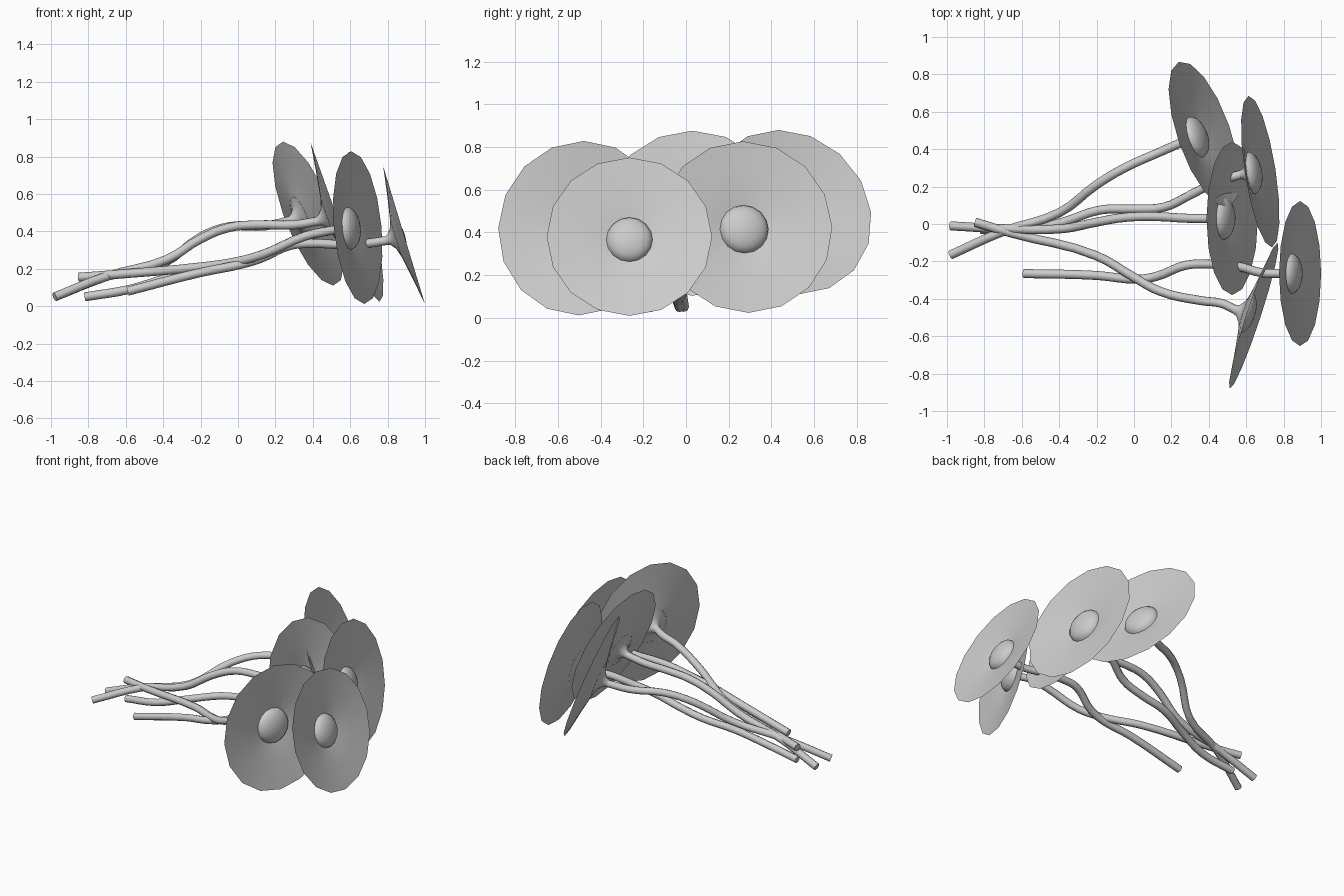
import bpy, bmesh, math
from mathutils import Vector

cube = bpy.data.objects.get("Cube")
if cube:
    bpy.data.objects.remove(cube)

grey = bpy.data.materials.new("light_grey")
grey.use_nodes = True
grey.diffuse_color = (0.6, 0.6, 0.6, 1)
grey.node_tree.nodes["Principled BSDF"].inputs["Base Color"].default_value = (0.6, 0.6, 0.6, 1)

SIDES = 16
# (radius, height along the flower axis), rim at height 0
PETALS = [(.022, -.115), (.03, -.09), (.06, -.066), (.11, -.05), (.25, -.025), (.41, 0)]
DOME = [(.115 * math.cos(a), -.05 + .055 * math.sin(a))
        for a in (math.radians(d) for d in range(0, 90, 18))]


def lathe(name, profile, sides, centre, normal, scale, tip=None):
    """Revolve a profile about the flower axis, with an optional closing tip."""
    bm = bmesh.new()
    rings = []
    for r, h in profile:
        rings.append([bm.verts.new((r * math.cos(2 * math.pi * i / sides),
                                    r * math.sin(2 * math.pi * i / sides), h))
                      for i in range(sides)])
    for a, b in zip(rings, rings[1:]):
        for i in range(sides):
            j = (i + 1) % sides
            bm.faces.new((a[i], a[j], b[j], b[i]))
    if tip is not None:
        top = bm.verts.new((0, 0, tip))
        for i in range(sides):
            bm.faces.new((rings[-1][i], rings[-1][(i + 1) % sides], top))
    for f in bm.faces:
        f.smooth = True
    mesh = bpy.data.meshes.new(name)
    bm.to_mesh(mesh)
    bm.free()
    mesh.materials.append(grey)
    ob = bpy.data.objects.new(name, mesh)
    ob.location = centre
    ob.rotation_euler = normal.to_track_quat('Z', 'Y').to_euler()
    ob.scale = (scale,) * 3
    bpy.context.collection.objects.link(ob)


def stem(name, points):
    """Round stem with capped ends through the given points."""
    cu = bpy.data.curves.new(name, 'CURVE')
    cu.dimensions = '3D'
    cu.bevel_depth = .024
    cu.bevel_resolution = 2
    cu.resolution_u = 4
    cu.use_fill_caps = True
    sp = cu.splines.new('BEZIER')
    sp.bezier_points.add(len(points) - 1)
    for bp, p in zip(sp.bezier_points, points):
        bp.co = p
        bp.handle_left_type = bp.handle_right_type = 'AUTO'
    cu.materials.append(grey)
    ob = bpy.data.objects.new(name, cu)
    bpy.context.collection.objects.link(ob)


# name: rim centre, facing direction, scale, stem path from the cut end
FLOWERS = {
    "back": ((.375, .48, .495), (.886, .31, .345), 1,
             [(-.98, -.165, .05), (-.7, -.04, .16), (-.4, .06, .23), (-.2, .21, .37),
              (-.05, .3, .425), (.15, .39, .43)]),
    "left": ((.675, .28, .425), (.965, .15, .2), 1,
             [(-.82, -.03, .05), (-.58, -.035, .09), (-.38, .01, .15), (-.18, .075, .2),
              (0, .08, .235), (.16, .09, .28), (.3, .155, .34), (.44, .225, .395)]),
    "middle": ((.525, .03, .49), (.942, 0, .335), 1,
               [(-.98, -.01, .05), (-.7, -.025, .16), (-.38, -.025, .25), (-.2, .01, .36),
                (-.05, .035, .42), (.1, .04, .435), (.3, .03, .435)]),
    "right": ((.64, -.49, .42), (.945, -.31, .09), 1,
              [(-.85, .01, .155), (-.65, -.05, .17), (-.2, -.17, .21), (0, -.285, .24),
               (.14, -.36, .28), (.36, -.41, .375), (.47, -.425, .4)]),
    "front": ((.888, -.265, .38), (.957, 0, .29), .945,
              [(-.59, -.265, .08), (-.2, -.275, .18), (.02, -.295, .225), (.12, -.28, .255),
               (.28, -.22, .325), (.4, -.215, .335), (.55, -.225, .33), (.68, -.26, .335)]),
}

for name, (centre, facing, scale, path) in FLOWERS.items():
    c, n = Vector(centre), Vector(facing).normalized()
    lathe(name + "_petals", PETALS, SIDES, c, n, scale)
    lathe(name + "_flower_centre", DOME, SIDES, c, n, scale, tip=.005)
    stem(name + "_stem", path + [c - n * .108 * scale])
